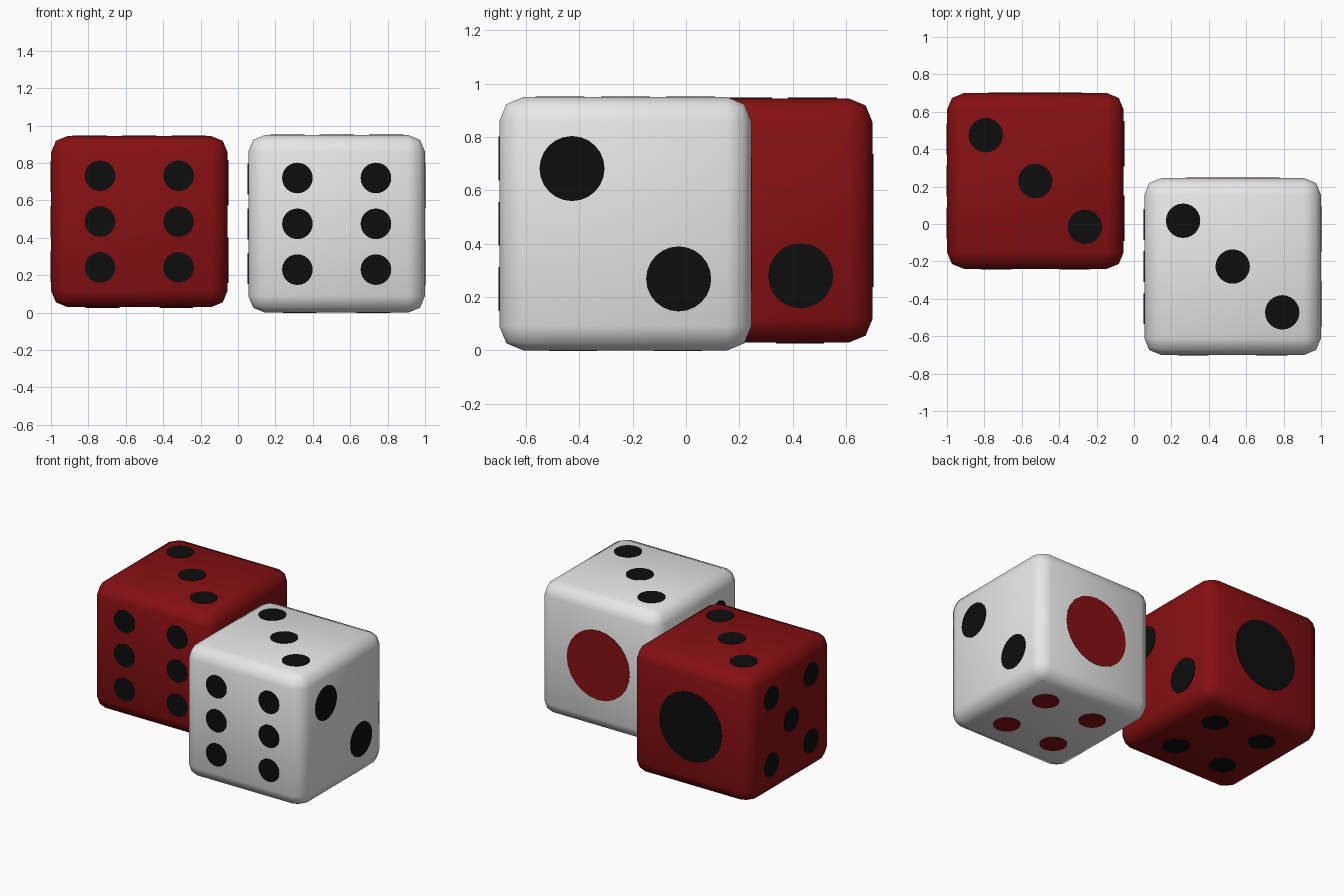
import bpy
from mathutils import Vector

if "Cube" in bpy.data.objects:
    bpy.data.objects.remove(bpy.data.objects["Cube"], do_unlink=True)


def material(name, r, g, b):
    m = bpy.data.materials.new(name)
    m.use_nodes = True
    m.diffuse_color = (r, g, b, 1)
    m.node_tree.nodes["Principled BSDF"].inputs["Base Color"].default_value = (r, g, b, 1)
    return m


RED = material("deep red", 0.24, 0.005, 0.006)
WHITE = material("white", 0.8, 0.8, 0.8)
BLACK = material("black", 0.004, 0.004, 0.004)

# Pip layouts as offsets in the two axes of a face
S = 0.21
SIX = [(a, b) for a in (-S, S) for b in (-0.245, 0, 0.245)]
FIVE = [(a, b) for a in (-0.225, 0.225) for b in (-0.24, 0.24)] + [(0, 0)]
FOUR = [(a, b) for a in (-0.197, 0.197) for b in (-0.197, 0.197)]
THREE = [(-0.265, 0.245), (0, 0), (0.265, -0.245)]
TWO = [(-0.2, 0.207), (0.2, -0.207)]
ONE = [(0, 0)]

# Face name, outward axis, sign, pip layout, pip radius, uses the accent colour
FACES = [
    ("front", 1, -1, SIX, 0.082, False),
    ("back", 1, 1, ONE, 0.25, True),
    ("left", 0, 1, TWO, 0.122, False),
    ("right", 0, -1, FIVE, 0.083, False),
    ("top", 2, 1, THREE, 0.092, False),
    ("bottom", 2, -1, FOUR, 0.09, True),
]


def build_die(name, centre, size, body, accent):
    # Rounded body
    bpy.ops.mesh.primitive_cube_add(size=1, location=centre)
    die = bpy.context.object
    die.name = name
    die.scale = size
    bpy.ops.object.transform_apply(location=False, rotation=False, scale=True)
    bevel = die.modifiers.new("rounded edges", 'BEVEL')
    bevel.width = 0.09
    bevel.segments = 2
    bpy.ops.object.shade_smooth()
    die.data.materials.append(body)

    # Thin pip plates on every face
    for face, axis, sign, layout, radius, accented in FACES:
        u, v = [i for i in range(3) if i != axis]
        normal = Vector((0, 0, 0))
        normal[axis] = sign
        for n, (a, b) in enumerate(layout, 1):
            spot = Vector(centre) + normal * (size[axis] / 2)
            spot[u] += a
            spot[v] += b
            bpy.ops.mesh.primitive_cylinder_add(
                vertices=24, radius=radius, depth=0.006, location=spot,
                rotation=normal.to_track_quat('Z', 'Y').to_euler())
            pip = bpy.context.object
            pip.name = f"{name}_{face}_pip_{n}"
            pip.data.materials.append(accent if accented else BLACK)


build_die("red_die", (-0.5275, 0.23, 0.487), (0.945, 0.94, 0.916), RED, BLACK)
build_die("white_die", (0.5275, -0.2275, 0.475), (0.945, 0.945, 0.95), WHITE, RED)
